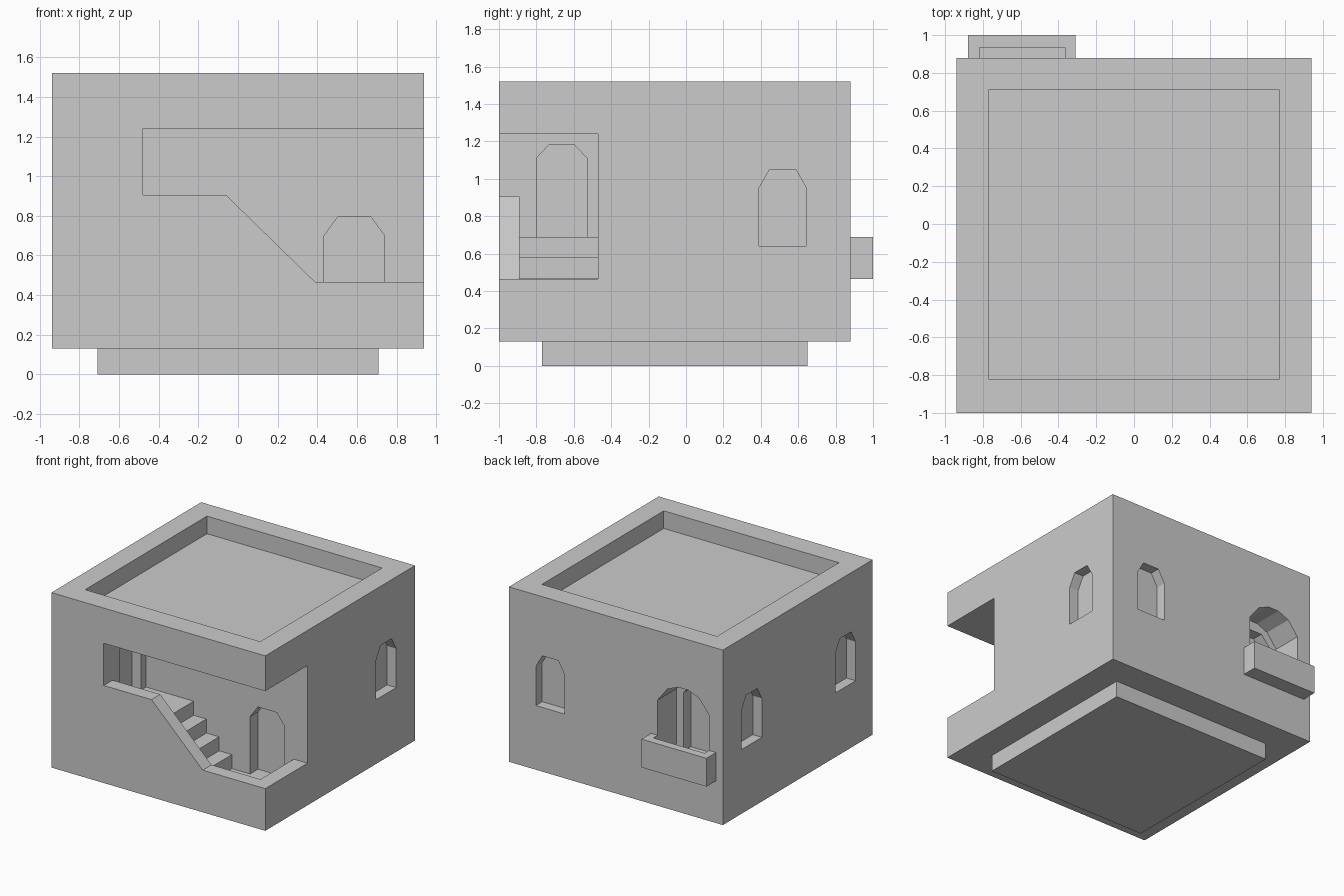
import bpy, bmesh

if "Cube" in bpy.data.objects:
    bpy.data.objects.remove(bpy.data.objects["Cube"])


def prism(name, profile, axis, lo, hi):
    """Extrude a 2D profile along axis: 'x' uses (y, z), 'y' uses (x, z)."""
    bm = bmesh.new()
    place = (lambda p, d: (d, p[0], p[1])) if axis == 'x' else (lambda p, d: (p[0], d, p[1]))
    a = [bm.verts.new(place(p, lo)) for p in profile]
    b = [bm.verts.new(place(p, hi)) for p in profile]
    bm.faces.new(a)
    bm.faces.new(b)
    n = len(profile)
    for i in range(n):
        j = (i + 1) % n
        bm.faces.new((a[i], a[j], b[j], b[i]))
    bmesh.ops.recalc_face_normals(bm, faces=bm.faces[:])
    mesh = bpy.data.meshes.new(name)
    bm.to_mesh(mesh)
    bm.free()
    ob = bpy.data.objects.new(name, mesh)
    bpy.context.collection.objects.link(ob)
    return ob


def box(name, x0, x1, y0, y1, z0, z1):
    return prism(name, [(x0, z0), (x1, z0), (x1, z1), (x0, z1)], 'y', y0, y1)


def arch(c, half, bottom, shoulder, top, top_half):
    return [(c - half, bottom), (c + half, bottom), (c + half, shoulder),
            (c + top_half, top), (c - top_half, top), (c - half, shoulder)]


def cut(target, cutters):
    bpy.context.view_layer.objects.active = target
    for c in cutters:
        c.hide_render = True
        m = target.modifiers.new("cut", 'BOOLEAN')
        m.operation = 'DIFFERENCE'
        m.solver = 'EXACT'
        m.object = c
        bpy.ops.object.modifier_apply(modifier=m.name)


# Solid parts
box("foundation", -0.71, 0.71, -0.77, 0.65, 0, 0.13)
house = box("house", -0.94, 0.94, -1.0, 0.88, 0.13, 1.52)
balcony = box("balcony", -0.88, -0.31, 0.88, 1.0, 0.465, 0.69)

# Roof terrace recess
roof = box("roof_cutter", -0.77, 0.77, -0.82, 0.71, 1.38, 1.7)

# Corner loggia opening above the sloped parapet
loggia = prism("loggia_cutter", [(-0.48, 0.905), (-0.06, 0.905), (0.39, 0.465),
                                 (1.2, 0.465), (1.2, 1.24), (-0.48, 1.24)], 'y', -1.2, -0.47)

# Stairwell behind the parapet: upper landing, four risers, lower landing
steps = [(-0.48, 0.69)]
for i in range(4):
    x, z = -0.06 + 0.1117 * i, 0.69 - 0.1115 * i
    steps += [(x, z), (x, z - 0.1115)]
stairs = prism("stair_cutter", steps + [(0.82, 0.244), (0.82, 1.2), (-0.48, 1.2)],
               'y', -0.89, -0.47)

# Loggia doors
doors = [
    prism("lower_door_cutter", arch(0.587, 0.152, 0.244, 0.70, 0.795, 0.083), 'y', -0.6, -0.37),
    prism("upper_door_cutter", arch(-0.665, 0.135, 0.69, 1.11, 1.18, 0.07), 'x', -0.56, -0.40),
]


# Shallow arched windows
def window(c):
    return arch(c, 0.127, 0.64, 0.95, 1.05, 0.07)


windows = [
    prism("right_window_cutter", window(0.517), 'x', 0.86, 1.1),
    prism("left_window_cutter", window(0.517), 'x', -1.1, -0.86),
    prism("left_front_window_cutter", window(-0.66), 'x', -1.1, -0.86),
    prism("back_window_cutter", window(0.577), 'y', 0.80, 1.1),
]

# Balcony alcove (also hollows the balcony) and its door
c = -0.5925
alcove = prism("alcove_cutter", [(c - 0.226, 0.49), (c + 0.226, 0.49), (c + 0.226, 0.97),
                                 (c + 0.14, 1.08), (c + 0.045, 1.12), (c - 0.045, 1.12),
                                 (c - 0.14, 1.08), (c - 0.226, 0.97)], 'y', 0.64, 0.935)
balcony_door = prism("balcony_door_cutter", arch(c, 0.165, 0.49, 0.955, 1.045, 0.085),
                     'y', 0.55, 0.75)

cutters = [roof, loggia, stairs] + doors + windows + [alcove, balcony_door]
cut(house, cutters)
cut(balcony, [alcove])
for ob in cutters:
    bpy.data.objects.remove(ob)
